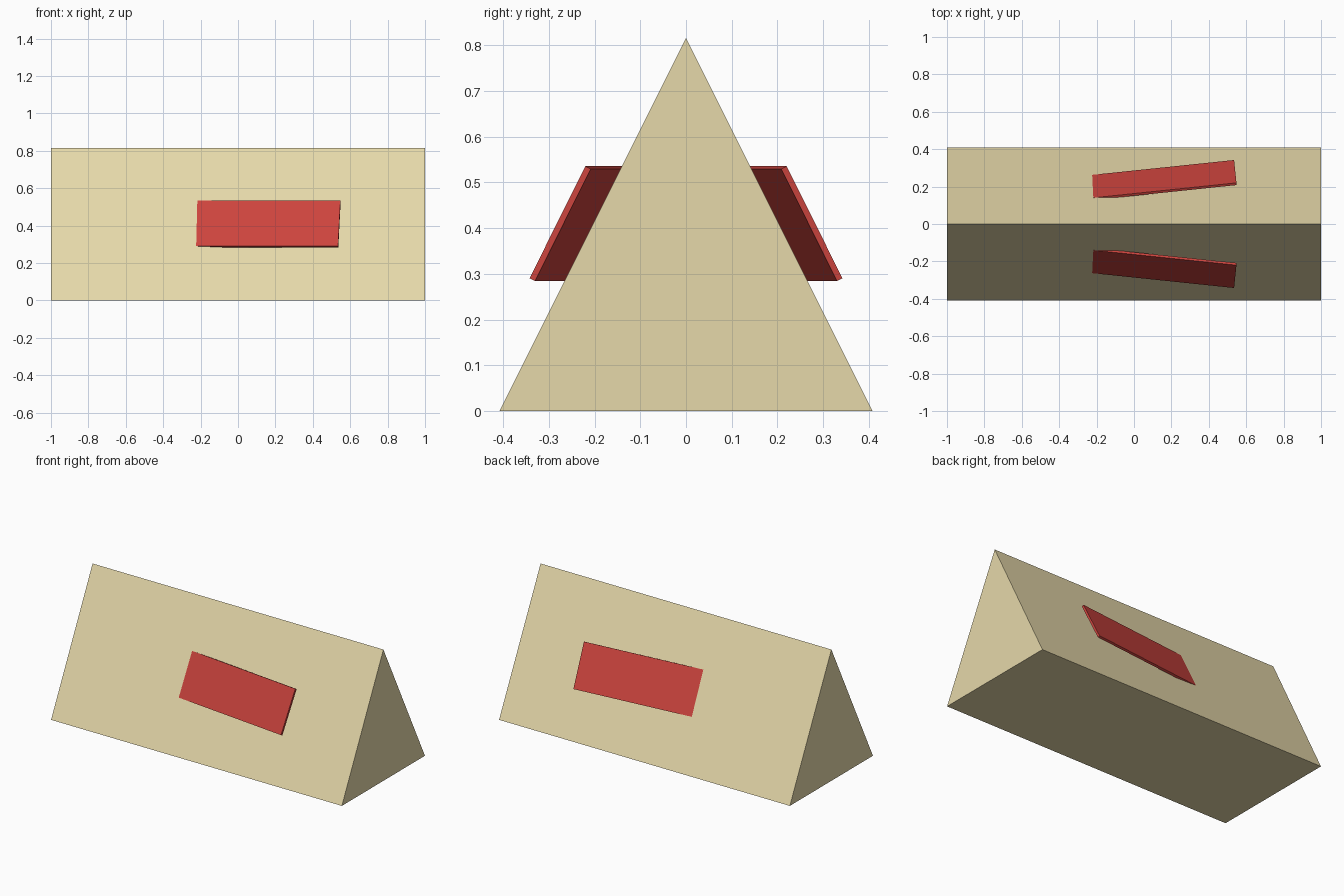
import bpy, bmesh, math
from mathutils import Matrix, Vector

cube = bpy.data.objects.get("Cube")
if cube:
    bpy.data.objects.remove(cube, do_unlink=True)


def material(name, rgb):
    mat = bpy.data.materials.new(name)
    mat.use_nodes = True
    colour = (*rgb, 1.0)
    mat.diffuse_color = colour
    mat.node_tree.nodes["Principled BSDF"].inputs["Base Color"].default_value = colour
    return mat


def add_object(name, bm, mat):
    bmesh.ops.recalc_face_normals(bm, faces=bm.faces)
    mesh = bpy.data.meshes.new(name)
    bm.to_mesh(mesh)
    bm.free()
    mesh.materials.append(mat)
    obj = bpy.data.objects.new(name, mesh)
    bpy.context.collection.objects.link(obj)
    return obj


sand = material("sand", (0.79, 0.69, 0.40))
red = material("red", (0.60, 0.057, 0.047))

HALF_LENGTH, HALF_WIDTH, HEIGHT = 1.0, 0.408, 0.816

# Wedge body: triangular profile extruded along x
bm = bmesh.new()
profile = [(-HALF_WIDTH, 0), (HALF_WIDTH, 0), (0, HEIGHT)]
face = bm.faces.new([bm.verts.new((-HALF_LENGTH, y, z)) for y, z in profile])
extruded = bmesh.ops.extrude_face_region(bm, geom=[face], use_keep_orig=True)
moved = [v for v in extruded["geom"] if isinstance(v, bmesh.types.BMVert)]
bmesh.ops.translate(bm, verts=moved, vec=Vector((2 * HALF_LENGTH, 0, 0)))
add_object("wedge_body", bm, sand)

# Thin panels: leaning with each slope and swung out at the +x end
LEAN = math.atan2(HALF_WIDTH, HEIGHT)
SWING = math.radians(5.96)
for name, side in (("back_panel", 1), ("front_panel", -1)):
    bm = bmesh.new()
    place = (Matrix.Translation((0, side * 0.2185, 0.41))
             @ Matrix.Rotation(side * SWING, 4, 'Z')
             @ Matrix.Rotation(side * LEAN, 4, 'X')
             @ Matrix.Diagonal((1.09, 0.0134, 0.274, 1)))
    bmesh.ops.create_cube(bm, size=1, matrix=place)
    add_object(name, bm, red)
